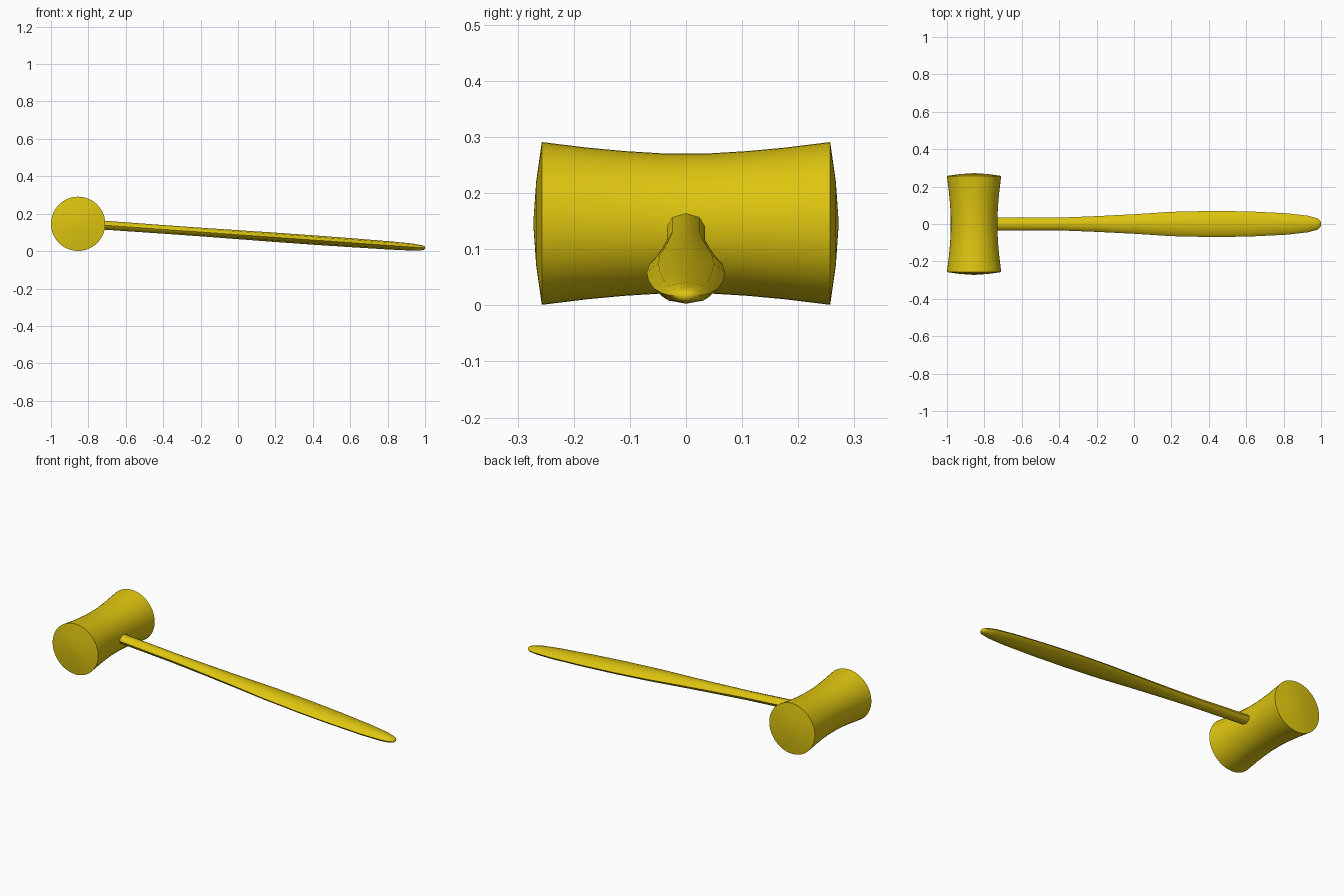
import bpy
import bmesh
from math import sin, cos, pi, radians

cube = bpy.data.objects.get("Cube")
if cube:
    bpy.data.objects.remove(cube, do_unlink=True)

# single yellow material
yellow = bpy.data.materials.new("yellow")
yellow.use_nodes = True
YELLOW = (0.73, 0.56, 0.005, 1)
yellow.diffuse_color = YELLOW
yellow.node_tree.nodes["Principled BSDF"].inputs["Base Color"].default_value = YELLOW


def loft(name, rings, sharp):
    """Bridge equal rings of points into one closed, smooth-shaded body."""
    bm = bmesh.new()
    loops = [[bm.verts.new(p) for p in ring] for ring in rings]
    n = len(loops[0])
    for a, b in zip(loops, loops[1:]):
        for i in range(n):
            j = (i + 1) % n
            bm.faces.new((a[i], a[j], b[j], b[i]))
    for end in (loops[0], loops[-1]):
        bm.faces.new(end)
    bmesh.ops.recalc_face_normals(bm, faces=bm.faces)
    mesh = bpy.data.meshes.new(name)
    bm.to_mesh(mesh)
    bm.free()
    mesh.materials.append(yellow)
    obj = bpy.data.objects.new(name, mesh)
    bpy.context.collection.objects.link(obj)
    bpy.ops.object.select_all(action='DESELECT')
    obj.select_set(True)
    bpy.context.view_layer.objects.active = obj
    bpy.ops.object.shade_smooth_by_angle(angle=radians(sharp))
    return obj


def ellipse(n, ry, rz):
    return [(ry * cos(2 * pi * i / n), rz * sin(2 * pi * i / n)) for i in range(n)]


# mallet head: waisted barrel along y with slightly domed striking faces
HEAD_X, HEAD_Z = -0.855, 0.146
half = [(0.045, 0.125), (0.11, 0.129), (0.175, 0.135), (0.257, 0.145),
        (0.267, 0.075), (0.272, 0.004)]
profile = [(-y, r) for y, r in reversed(half)] + half
loft("mallet_head",
     [[(HEAD_X + u, y, HEAD_Z + v) for u, v in ellipse(48, r, r)] for y, r in profile],
     30)

# handle: flattened octagonal grip, sloping down to the ground
# stations are x, half width, half height
stations = [(-0.76, 0.034, 0.024), (-0.4, 0.034, 0.023), (-0.2, 0.042, 0.023),
            (0.0, 0.052, 0.024), (0.2, 0.065, 0.025), (0.42, 0.07, 0.025),
            (0.62, 0.067, 0.024), (0.82, 0.057, 0.022), (0.93, 0.044, 0.019),
            (0.98, 0.031, 0.014), (0.995, 0.018, 0.01), (1.0, 0.008, 0.005)]


def axis_z(x):
    return 0.139 - 0.0709 * (x + 0.72)


loft("handle",
     [[(x, u, axis_z(x) + v) for u, v in ellipse(8, w, h)] for x, w, h in stations],
     50)
